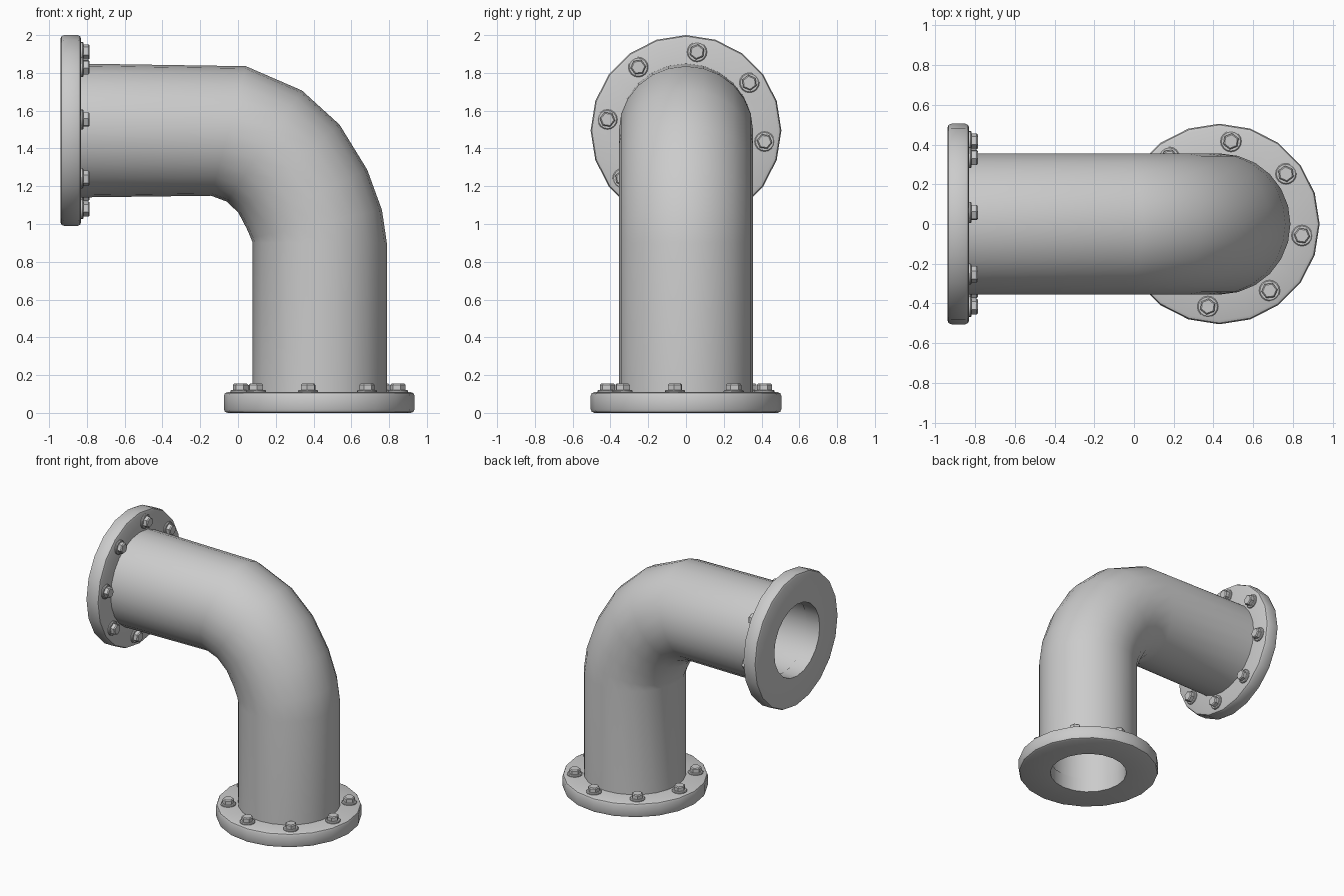
import bpy, bmesh, math
from mathutils import Matrix, Vector

if "Cube" in bpy.data.objects:
    bpy.data.objects.remove(bpy.data.objects["Cube"])

# Local frames of the two pipe ends: local z points from the opening into the pipe
BOTTOM = Matrix.Translation((0.43, 0, 0))
SIDE = Matrix.Translation((-0.94, 0, 1.495)) @ Matrix(
    ((0, 0, 1, 0), (1, 0, 0, 0), (0, 1, 0, 0), (0, 0, 0, 1)))


def bridge(bm, a, b):
    n = len(a)
    for i in range(n):
        bm.faces.new((a[i], a[(i + 1) % n], b[(i + 1) % n], b[i]))


def lathe(bm, profile, sides, mat, turn=0.0, closed=False):
    """Spin (radius, height) points around local z."""
    rings = []
    for r, h in profile:
        rings.append([bm.verts.new(mat @ Vector((
            r * math.cos(turn + math.tau * i / sides),
            r * math.sin(turn + math.tau * i / sides), h))) for i in range(sides)])
    for a, b in zip(rings, rings[1:]):
        bridge(bm, a, b)
    if closed:
        bridge(bm, rings[-1], rings[0])
    else:
        bm.faces.new(rings[0])
        bm.faces.new(rings[-1])


def finish(bm, name):
    bmesh.ops.recalc_face_normals(bm, faces=bm.faces)
    mesh = bpy.data.meshes.new(name)
    bm.to_mesh(mesh)
    bm.free()
    obj = bpy.data.objects.new(name, mesh)
    bpy.context.collection.objects.link(obj)
    bpy.ops.object.select_all(action='DESELECT')
    obj.select_set(True)
    bpy.context.view_layer.objects.active = obj
    bpy.ops.object.shade_smooth_by_angle(angle=math.radians(32))
    return obj


# Elbow pipe: centre line (x, z) and tilt of each ring in degrees from vertical
path = [(-0.90, 1.495, 0), (-0.05, 1.4925, 15), (0.14, 1.4125, 34),
        (0.27, 1.2925, 49), (0.365, 1.132, 64), (0.415, 1.0, 78),
        (0.433, 0.9, 90), (0.433, 0.05, 90)]
bm = bmesh.new()
rings = []
for radius, stations in ((0.355, path), (0.28, path[::-1])):
    for x, z, tilt in stations:
        t = math.radians(tilt)
        out = Vector((math.sin(t), 0, math.cos(t)))
        side = Vector((0, 1, 0))
        rings.append([bm.verts.new(Vector((x, 0, z)) + radius * (
            out * math.cos(math.tau * i / 24) + side * math.sin(math.tau * i / 24)))
            for i in range(24)])
for a, b in zip(rings, rings[1:] + rings[:1]):
    bridge(bm, a, b)
finish(bm, "elbow_pipe")

# Flange rings with rounded rims, and eight bolts with washers on each
flange = [(0.275, 0), (0.485, 0), (0.499, 0.006), (0.505, 0.02),
          (0.505, 0.09), (0.499, 0.104), (0.485, 0.11), (0.275, 0.11)]
washer = [(0.053, 0.10), (0.053, 0.117), (0.048, 0.122)]
head = [(0.041, 0.115), (0.041, 0.148), (0.034, 0.155)]
for label, mat in (("bottom", BOTTOM), ("side", SIDE)):
    bm = bmesh.new()
    lathe(bm, flange, 20, mat, closed=True)
    finish(bm, label + "_flange")

    bm = bmesh.new()
    for k in range(8):
        a = math.radians(-8 + 45 * k)
        spot = mat @ Matrix.Translation((0.42 * math.cos(a), 0.42 * math.sin(a), 0))
        lathe(bm, washer, 16, spot)
        lathe(bm, head, 6, spot, turn=a)
    finish(bm, label + "_bolts")
